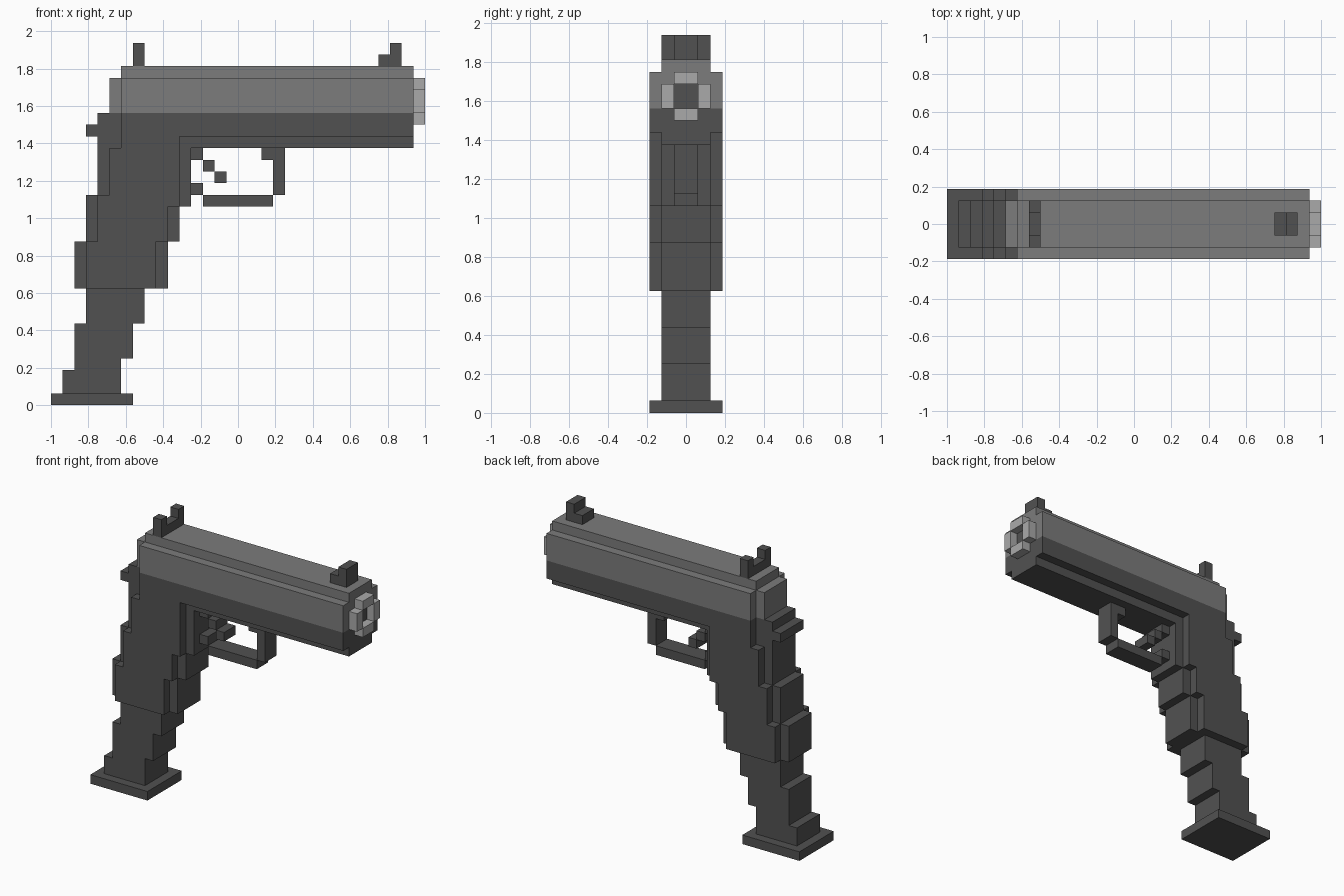
import bpy
import bmesh

if "Cube" in bpy.data.objects:
    bpy.data.objects.remove(bpy.data.objects["Cube"], do_unlink=True)

U = 1 / 16  # block size


def material(name, v):
    m = bpy.data.materials.new(name)
    m.use_nodes = True
    m.diffuse_color = (v, v, v, 1)
    bsdf = m.node_tree.nodes["Principled BSDF"]
    bsdf.inputs["Base Color"].default_value = (v, v, v, 1)
    bsdf.inputs["Roughness"].default_value = 0.8
    return m


DARK = material("dark grey", 0.083)
MID = material("mid grey", 0.2)
LIGHT = material("light grey", 0.4)


def stepped(bm, rows, y0, y1):
    """Extrude a stepped outline, given as rows (z0, z1, x0, x1), from y0 to y1."""
    outline = []
    for z0, z1, x0, x1 in rows:                 # up the +x edge
        outline += [(x1, z0), (x1, z1)]
    for z0, z1, x0, x1 in reversed(rows):       # down the -x edge
        outline += [(x0, z1), (x0, z0)]
    n = len(outline)
    pts = []
    for i, p in enumerate(outline):             # drop repeated and straight points
        a, b = outline[i - 1], outline[(i + 1) % n]
        if p == a or (a[0] == p[0] == b[0]):
            continue
        pts.append(p)
    verts = [bm.verts.new((x * U - 1, y0 * U, z * U)) for x, z in pts]
    face = bm.faces.new(verts)
    new = bmesh.ops.extrude_face_region(bm, geom=[face])["geom"]
    moved = [v for v in new if isinstance(v, bmesh.types.BMVert)]
    bmesh.ops.translate(bm, verts=moved, vec=(0, (y1 - y0) * U, 0))


def part(name, mat, *prisms):
    """One object made of prisms (rows, y0, y1)."""
    bm = bmesh.new()
    for rows, y0, y1 in prisms:
        stepped(bm, rows, y0, y1)
    bmesh.ops.recalc_face_normals(bm, faces=bm.faces)
    me = bpy.data.meshes.new(name)
    bm.to_mesh(me)
    bm.free()
    me.materials.append(mat)
    ob = bpy.data.objects.new(name, me)
    bpy.context.collection.objects.link(ob)
    return ob


def sides(rows, y0, y1):
    """The same prism on both sides of the centre plane."""
    return (rows, y0, y1), (rows, -y1, -y0)


# Grip: base plate, magazine, stepped straps and frame core
part("base_plate", DARK, ([(0, 1, 0, 7)], -3, 3))
part("magazine", DARK, ([(1, 3, 1, 6), (3, 4, 2, 6), (4, 7, 2, 7), (7, 10, 3, 8)], -2, 2))
part("frame_core", DARK, ([(10, 14, 2, 10), (14, 17, 3, 11), (17, 18, 3, 12),
                           (18, 22, 4, 12), (22, 25, 4, 31)], -2, 2))

# Raised side panels of the grip and frame
part("frame_side_panels", DARK, *sides(
    [(10, 14, 3, 9), (14, 17, 4, 10), (17, 18, 4, 11), (18, 22, 5, 11),
     (22, 23, 6, 11), (23, 25, 6, 31)], 2, 3))

# Slide
part("slide_core", MID, ([(25, 28, 5, 31), (28, 29, 6, 31)], -2, 2))
part("slide_side_panels", MID, *sides([(25, 28, 6, 31)], 2, 3))

# Muzzle ring and dark bore plate
part("muzzle_ring", LIGHT,
     ([(24, 25, 31, 32)], -1, 1), ([(27, 28, 31, 32)], -1, 1),
     *sides([(25, 27, 31, 32)], 1, 2))
part("bore", DARK, ([(25, 27, 31, 31.1)], -1, 1))

# Sights and hammer
part("rear_sight", DARK, ([(29, 30, 7, 8)], -1, 1), *sides([(29, 31, 7, 8)], 1, 2))
part("front_sight", DARK, ([(29, 30, 28, 30), (30, 31, 29, 30)], -1, 1))
part("hammer", DARK, ([(23, 24, 3, 4)], -2, 2))

# Trigger guard and trigger
part("trigger_guard", DARK,
     ([(17, 18, 13, 19)], -1, 1),
     ([(18, 19, 12, 13)], -1, 1),
     ([(18, 21, 19, 20), (21, 22, 18, 20)], -1, 1))
part("trigger", DARK,
     ([(21, 22, 12, 13)], -1, 1),
     ([(20, 21, 13, 14)], -1, 1),
     ([(19, 20, 14, 15)], -1, 1))
